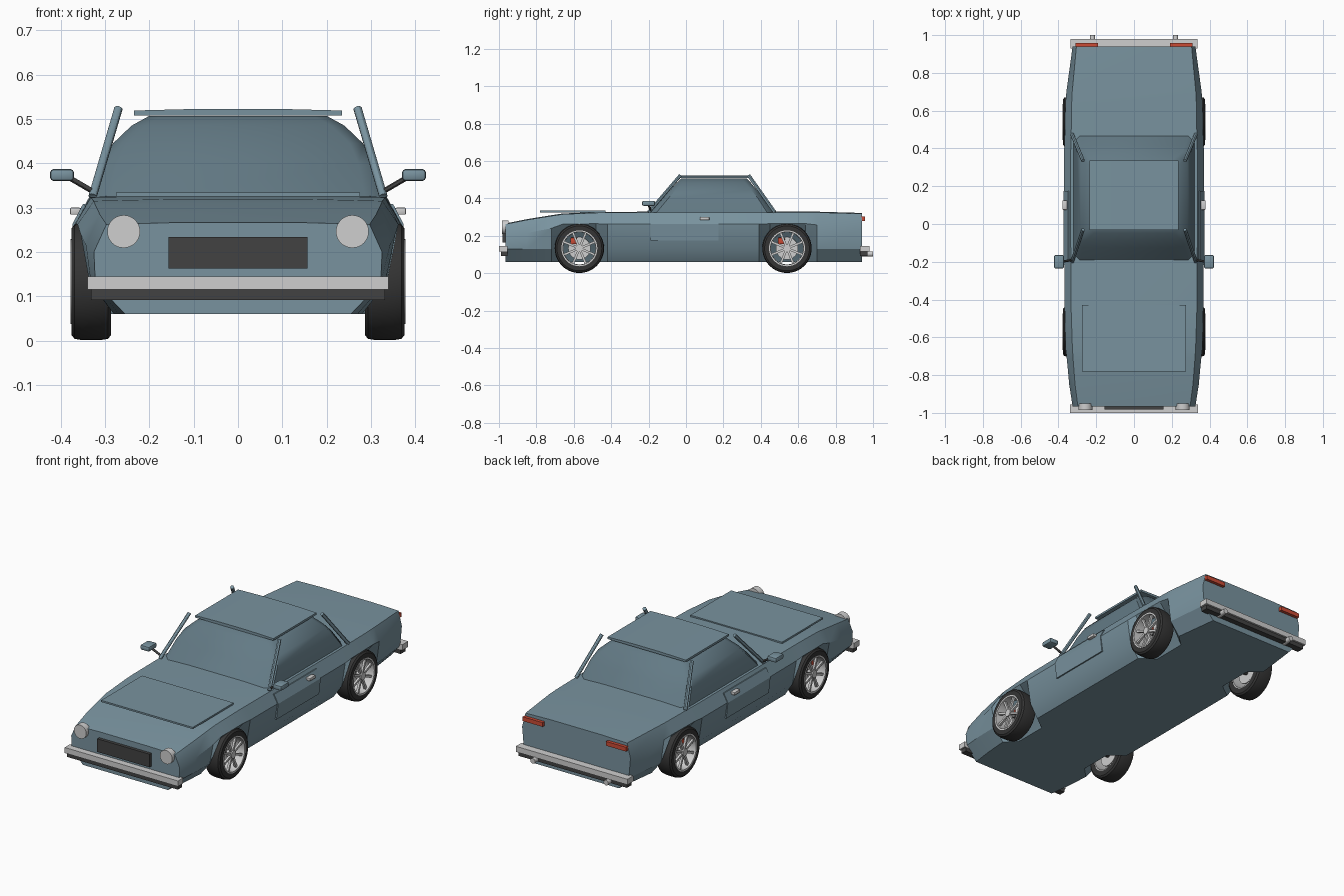
import bpy, bmesh, math
from mathutils import Vector, Matrix

if "Cube" in bpy.data.objects:
    bpy.data.objects.remove(bpy.data.objects["Cube"])


def material(name, col):
    m = bpy.data.materials.new(name)
    m.diffuse_color = (*col, 1)
    m.use_nodes = True
    m.node_tree.nodes["Principled BSDF"].inputs["Base Color"].default_value = m.diffuse_color
    return m


PAINT = material("blue_grey_paint", (0.19, 0.29, 0.345))
GLASS = material("dark_blue_glass", (0.125, 0.195, 0.235))
CHROME = material("chrome", (0.62, 0.62, 0.62))
BLACK = material("black_plastic", (0.055, 0.055, 0.055))
RUBBER = material("rubber", (0.035, 0.035, 0.035))
RED = material("red", (0.6, 0.07, 0.035))


def finish(name, bm, mat, angle=30):
    bmesh.ops.recalc_face_normals(bm, faces=bm.faces)
    me = bpy.data.meshes.new(name)
    bm.to_mesh(me)
    bm.free()
    me.materials.append(mat)
    me.shade_smooth()
    me.set_sharp_from_angle(angle=math.radians(angle))
    ob = bpy.data.objects.new(name, me)
    bpy.context.collection.objects.link(ob)
    return ob


def box(name, mat, x, y, z, bevel=0.0):
    """Box from (min, max) pairs on each axis."""
    bm = bmesh.new()
    bmesh.ops.create_cube(bm, size=1)
    for v in bm.verts:
        v.co = [(a + b) / 2 + c * (b - a) for (a, b), c in zip((x, y, z), v.co)]
    if bevel:
        bmesh.ops.bevel(bm, geom=bm.edges[:], offset=bevel, segments=2, affect='EDGES', profile=0.5)
    return finish(name, bm, mat)


def rod(name, mat, a, b, r, seg=12):
    a, b = Vector(a), Vector(b)
    d = b - a
    bm = bmesh.new()
    M = Matrix.Translation((a + b) / 2) @ d.to_track_quat('Z', 'Y').to_matrix().to_4x4()
    bmesh.ops.create_cone(bm, cap_ends=True, segments=seg, radius1=r, radius2=r, depth=d.length, matrix=M)
    return finish(name, bm, mat)


def loft(name, mat, rings, angle=30):
    """Skin closed rings of equal point count and cap both ends."""
    bm = bmesh.new()
    vs = [[bm.verts.new(p) for p in ring] for ring in rings]
    n = len(vs[0])
    for a, b in zip(vs, vs[1:]):
        for i in range(n):
            j = (i + 1) % n
            bm.faces.new((a[i], a[j], b[j], b[i]))
    bm.faces.new(vs[0])
    bm.faces.new(vs[-1])
    return finish(name, bm, mat, angle)


def lathe(name, mat, profile, centre, seg=40):
    """Spin a closed (x, radius) profile round an axle along x."""
    bm = bmesh.new()
    rings = []
    for i in range(seg):
        t = 2 * math.pi * i / seg
        rings.append([bm.verts.new((centre[0] + x, centre[1] + r * math.cos(t),
                                    centre[2] + r * math.sin(t))) for x, r in profile])
    n = len(profile)
    for i in range(seg):
        a, b = rings[i], rings[(i + 1) % seg]
        for k in range(n):
            m = (k + 1) % n
            bm.faces.new((a[k], a[m], b[m], b[k]))
    return finish(name, bm, mat)


# Body shell: y, bottom, lower side (half width, z), shoulder (half width, z), top (half width, z)
stations = [
    (-0.965, .255, .322, .13, .325, .20, .297, .262),
    (-0.85, .27, .332, .13, .343, .215, .312, .285),
    (-0.72, .28, .335, .13, .355, .24, .322, .306),
    (-0.66, .22, .262, .14, .362, .262, .326, .315),
    (-0.48, .22, .262, .14, .366, .265, .332, .323),
    (-0.42, .30, .345, .13, .368, .262, .333, .324),
    (-0.10, .30, .350, .13, .370, .262, .335, .325),
    (0.39, .30, .350, .13, .370, .262, .335, .325),
    (0.45, .22, .262, .14, .367, .265, .333, .325),
    (0.64, .22, .262, .14, .363, .265, .330, .325),
    (0.70, .285, .34, .13, .358, .258, .327, .325),
    (0.94, .255, .315, .13, .325, .24, .305, .318),
]
rings = []
for y, wb, wl, zl, ws, zs, wt, zt in stations:
    half = [(wb, .06), (wl, zl), (ws, zs), (wt, zt), (wt * .5, zt + .004)]
    rings.append([(x, y, z) for x, z in half] + [(-x, y, z) for x, z in reversed(half)])
loft("body_shell", PAINT, rings)

# Glasshouse: rounded rectangular rings stacked upward (z, half width, front y, back y, corner)
cab = []
for z, w, y0, y1, c in [(.31, .325, -.205, .478, .035), (.40, .302, -.125, .415, .03),
                        (.445, .282, -.085, .378, .03), (.485, .24, -.048, .345, .03),
                        (.507, .20, -.025, .325, .03)]:
    cab.append([(w - c, y0, z), (w, y0 + c, z), (w, y1 - c, z), (w - c, y1, z),
                (c - w, y1, z), (-w, y1 - c, z), (-w, y0 + c, z), (c - w, y0, z)])
loft("glasshouse", GLASS, cab, 40)

# Slightly crowned roof panel
loft("roof_panel", PAINT, [[(-.235, y, .508), (.235, y, .508), (.235, y, .519), (.08, y, .523),
                            (-.08, y, .523), (-.235, y, .519)] for y in (-.032, .337)])

# Bonnet panel and front trim
box("bonnet_panel", PAINT, (-.275, .275), (-.78, -.43), (.325, .334))
box("grille", BLACK, (-.157, .157), (-.982, -.955), (.163, .234))
box("front_bumper", CHROME, (-.34, .34), (-1.0, -.955), (.115, .145))
box("front_bumper_strip", BLACK, (-.332, .332), (-.99, -.955), (.092, .115))

# Rear trim
box("rear_bumper", CHROME, (-.335, .335), (.93, .98), (.115, .145))
box("rear_bumper_strip", BLACK, (-.325, .325), (.93, .97), (.092, .115))

for s in (-1, 1):
    side = "right" if s > 0 else "left"

    def sx(a, b):
        return tuple(sorted((s * a, s * b)))

    # Lamps and exhaust
    rod(f"headlamp_{side}", CHROME, (s * .258, -.985, .246), (s * .258, -.95, .246), .037, 32)
    box(f"tail_lamp_{side}", RED, sx(.19, .31), (.93, .957), (.28, .303))
    rod(f"exhaust_{side}", CHROME, (s * .22, .90, .103), (s * .22, 1.0, .103), .014, 16)

    # Door panel follows the leaning side, with a handle
    loft(f"door_panel_{side}", PAINT, [[(s * x, y, z) for x, z in
         [(.34, .175), (.364, .175), (.374, .262), (.350, .308), (.33, .308)]]
        for y in (-.19, .175)])
    box(f"door_handle_{side}", CHROME, sx(.355, .379), (.075, .125), (.284, .3), .003)

    # Roof pillars
    for end, yb, yt in (("front", -.20, -.03), ("rear", .475, .335)):
        rod(f"{end}_pillar_{side}", PAINT, (s * .328, yb, .325), (s * .27, yt, .523), .0095)

    # Door mirror
    rod(f"mirror_arm_{side}", BLACK, (s * .325, -.19, .335), (s * .385, -.20, .37), .006)
    box(f"mirror_{side}", PAINT, sx(.37, .424), (-.235, -.165), (.36, .387), .008)

    # Wheels
    for end, yc in (("front", -.57), ("rear", .54)):
        c = (s * .331, yc, .133)
        tag = f"{end}_{side}"
        tyre = [(-.045, .092), (-.045, .12), (-.038, .129), (-.02, .132), (.02, .132),
                (.038, .129), (.045, .12), (.045, .092)]
        lathe(f"tyre_{tag}", RUBBER, tyre, c)
        lathe(f"rim_{tag}", CHROME, [(-.044, .086), (-.044, .096), (.047 * s, .096), (.047 * s, .088)]
              if s > 0 else [(.044, .086), (.044, .096), (-.047, .096), (-.047, .088)], c)
        rod(f"brake_disc_{tag}", CHROME, (s * .305, yc, .133), (s * .312, yc, .133), .06, 32)
        rod(f"axle_{tag}", BLACK, (s * .22, yc, .133), (s * .35, yc, .133), .014)
        rod(f"hub_{tag}", CHROME, (s * .34, yc, .133), (s * .374, yc, .133), .02, 20)
        # Caliper
        box(f"caliper_{tag}", RED, sx(.30, .335), (yc - .048, yc - .012), (.155, .19), .004)
        # Spokes gathered into one mesh
        bm = bmesh.new()
        for k in range(8):
            R = Matrix.Rotation(math.pi * k / 4 + math.pi / 8, 4, 'X')
            M = (Matrix.Translation((s * .362, yc, .133)) @ R @ Matrix.Translation((0, 0, .053))
                 @ Matrix.Diagonal((.012, .012, .078, 1)))
            bmesh.ops.create_cube(bm, size=1, matrix=M)
        finish(f"spokes_{tag}", bm, CHROME)
